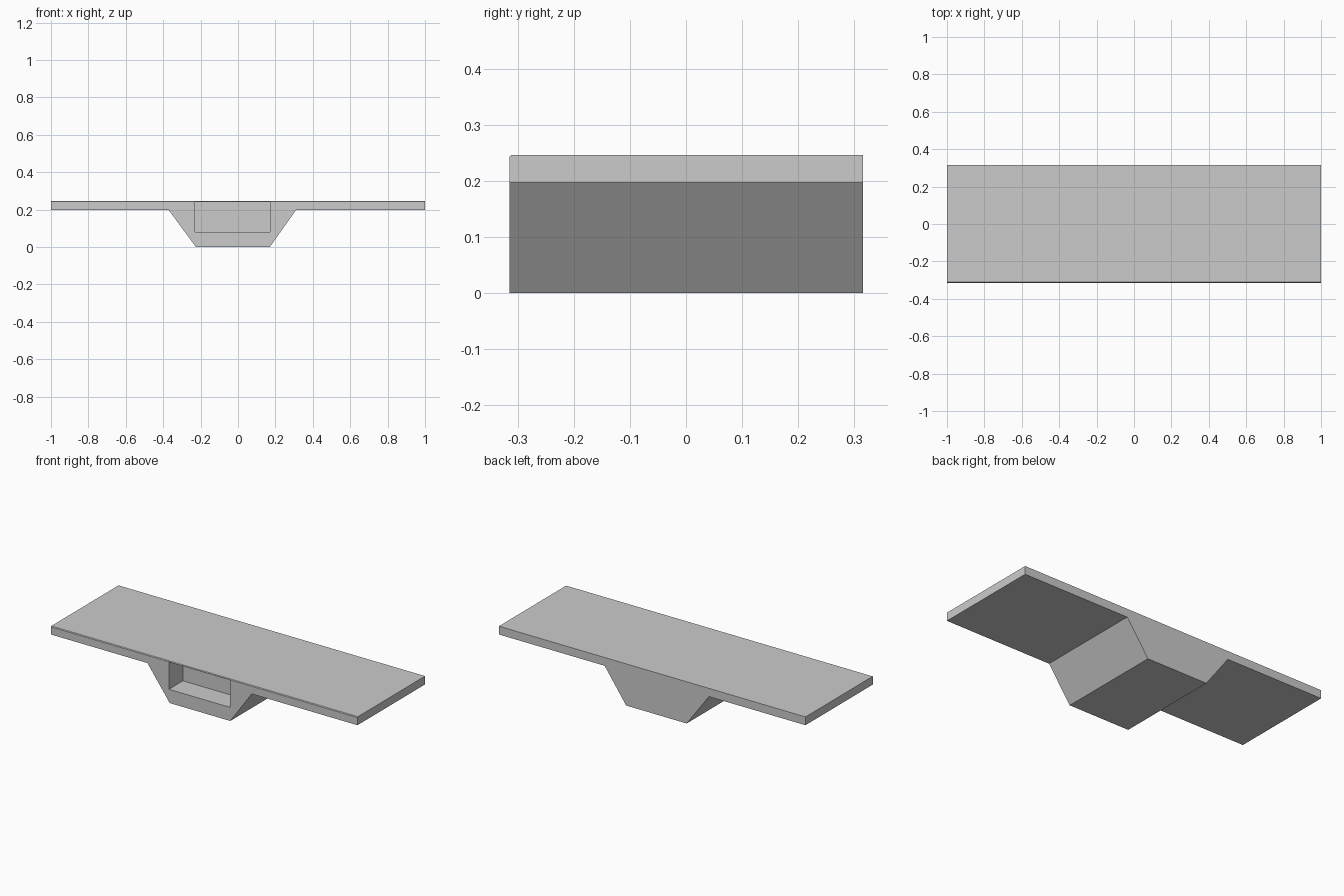
import bpy, bmesh
from mathutils import Vector

if "Cube" in bpy.data.objects:
    bpy.data.objects.remove(bpy.data.objects["Cube"])

HALF_DEPTH, TOP, SLAB = 0.315, 0.246, 0.197
SEAMS = (-0.37, 0.31)
RX0, RX1, RZ0, RZ1, RECESS = -0.23, 0.17, 0.08, 0.24, 0.13


def face_near(bm, normal, point):
    """Face with the given normal whose centre is closest to a point."""
    faces = [f for f in bm.faces if f.normal.dot(Vector(normal)) > 0.99]
    return min(faces, key=lambda f: (f.calc_center_bounds() - Vector(point)).length)


def cut(bm, face, co, no):
    """Split one face along a plane."""
    geom = [face] + list(face.edges) + list(face.verts)
    bmesh.ops.bisect_plane(bm, geom=geom, plane_co=co, plane_no=no, dist=1e-5)
    bm.normal_update()


bm = bmesh.new()

# Deck and hull: one front profile swept to the back
profile = [(-1, SLAB), (SEAMS[0], SLAB), (-0.225, 0), (0.17, 0),
           (SEAMS[1], SLAB), (1, SLAB), (1, TOP), (-1, TOP)]
base = bm.faces.new([bm.verts.new((x, -HALF_DEPTH, z)) for x, z in profile])
swept = bmesh.ops.extrude_face_region(bm, geom=[base], use_keep_orig=True)["geom"]
bmesh.ops.translate(bm, vec=(0, 2 * HALF_DEPTH, 0),
                    verts=[v for v in swept if isinstance(v, bmesh.types.BMVert)])
bmesh.ops.recalc_face_normals(bm, faces=bm.faces[:])
bm.normal_update()

# Small chamfer along the front top edge
edge = [e for e in bm.edges if all(v.co.y < 0 and v.co.z > TOP - 1e-4 for v in e.verts)]
bmesh.ops.bevel(bm, geom=edge, offset=0.004, segments=1, affect='EDGES')
bm.normal_update()

# Recess in the front
front, mid = (0, -1, 0), ((RX0 + RX1) / 2, -HALF_DEPTH, (RZ0 + RZ1) / 2)
for co, no in (((RX0, 0, 0), (1, 0, 0)), ((RX1, 0, 0), (1, 0, 0)),
               ((0, 0, RZ0), (0, 0, 1)), ((0, 0, RZ1), (0, 0, 1))):
    cut(bm, face_near(bm, front, mid), co, no)
opening = face_near(bm, front, mid)
pushed = bmesh.ops.extrude_face_region(bm, geom=[opening])["geom"]
bmesh.ops.translate(bm, vec=(0, RECESS, 0),
                    verts=[v for v in pushed if isinstance(v, bmesh.types.BMVert)])
if opening.is_valid:
    bmesh.ops.delete(bm, geom=[opening], context='FACES_ONLY')
bm.normal_update()

# Three top panels with seams between them
for x in SEAMS:
    cut(bm, face_near(bm, (0, 0, 1), (x, 0, TOP)), (x, 0, 0), (1, 0, 0))
for x in (-0.7, 0, 0.7):
    bmesh.ops.split(bm, geom=[face_near(bm, (0, 0, 1), (x, 0, TOP))])

mesh = bpy.data.meshes.new("deck_platform")
bm.to_mesh(mesh)
bm.free()
bpy.context.collection.objects.link(bpy.data.objects.new("deck_platform", mesh))
